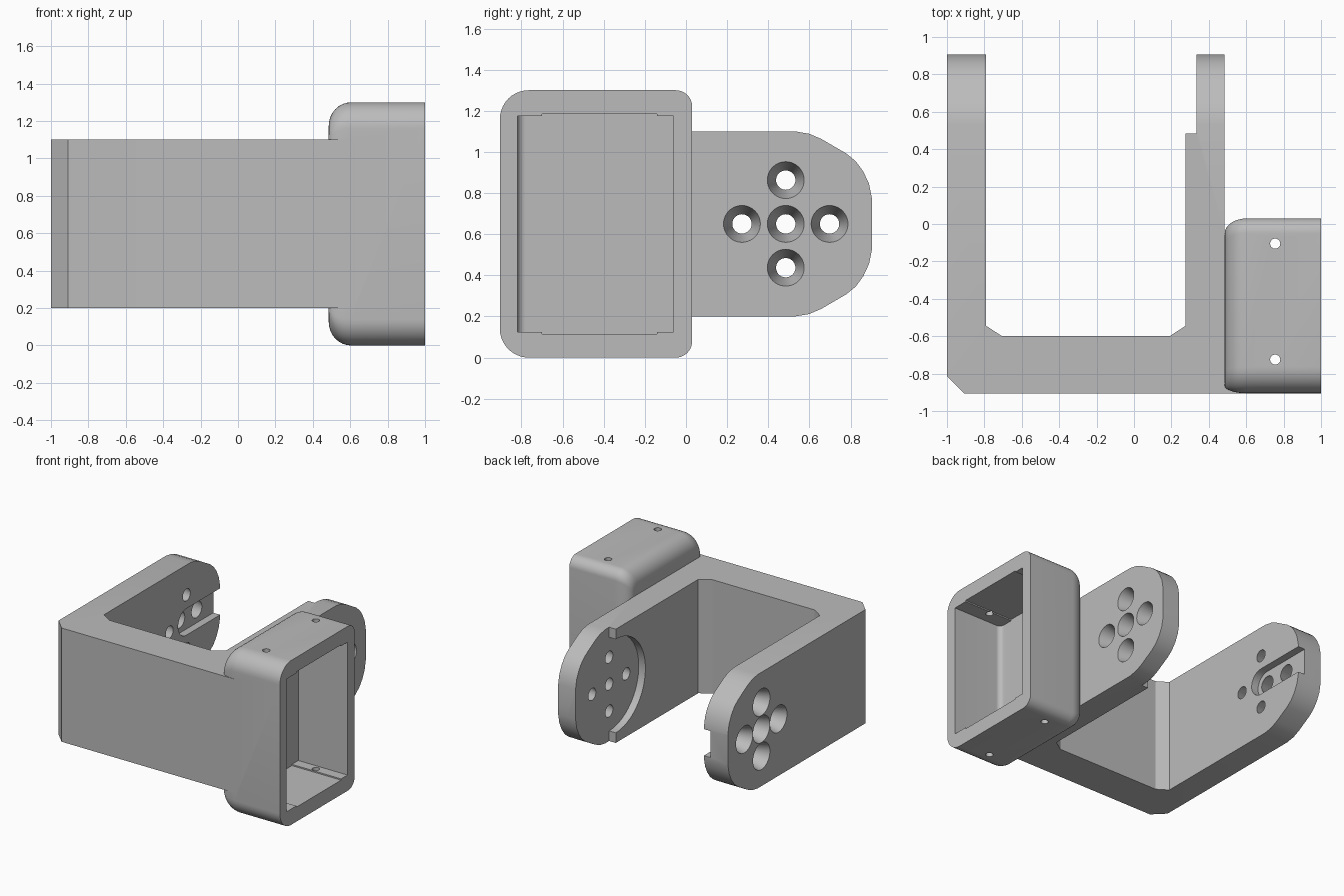
import bpy, bmesh
from math import sin, cos, pi
from mathutils import Matrix, Vector

cube = bpy.data.objects.get("Cube")
if cube:
    bpy.data.objects.remove(cube, do_unlink=True)

grey = bpy.data.materials.new("plain_grey")
grey.use_nodes = True
grey.diffuse_color = (0.5, 0.5, 0.5, 1)
grey.node_tree.nodes["Principled BSDF"].inputs["Base Color"].default_value = (0.5, 0.5, 0.5, 1)


def finish(name, bm):
    bmesh.ops.recalc_face_normals(bm, faces=bm.faces)
    mesh = bpy.data.meshes.new(name)
    bm.to_mesh(mesh)
    bm.free()
    mesh.materials.append(grey)
    obj = bpy.data.objects.new(name, mesh)
    bpy.context.collection.objects.link(obj)
    return obj


def prism(name, points, axis, low, high):
    """Extrude a profile: (y, z) points along x, or (x, y) points along z."""
    bm = bmesh.new()
    along = Vector((1, 0, 0)) if axis == "x" else Vector((0, 0, 1))
    verts = [bm.verts.new((low, a, b) if axis == "x" else (a, b, low)) for a, b in points]
    face = bm.faces.new(verts)
    new = bmesh.ops.extrude_face_region(bm, geom=[face])["geom"]
    moved = [v for v in new if isinstance(v, bmesh.types.BMVert)]
    bmesh.ops.translate(bm, verts=moved, vec=along * (high - low))
    return finish(name, bm)


def cone(name, centre, r1, r2, depth, axis):
    bm = bmesh.new()
    turn = Matrix.Rotation(pi / 2, 4, "Y") if axis == "x" else Matrix()
    bmesh.ops.create_cone(bm, cap_ends=True, segments=40, radius1=r1, radius2=r2,
                          depth=depth, matrix=Matrix.Translation(centre) @ turn)
    return finish(name, bm)


def combine(target, tool, operation="DIFFERENCE"):
    mod = target.modifiers.new("combine", "BOOLEAN")
    mod.operation, mod.solver, mod.object = operation, "EXACT", tool
    bpy.context.view_layer.objects.active = target
    bpy.ops.object.modifier_apply(modifier=mod.name)
    bpy.data.objects.remove(tool, do_unlink=True)


def arc(cx, cy, r, start, end, steps=10):
    angles = [start + (end - start) * i / steps for i in range(steps + 1)]
    return [(cx + r * cos(a), cy + r * sin(a)) for a in angles]


MID, HUB = 0.65, 0.485          # height and depth of the pivot
OUT = 0.485                     # outer side of the left arm

# U-shaped bracket with chamfered corners
plan = [(-1, 0.905), (-1, -0.815), (-0.91, -0.905), (0.62, -0.905), (0.62, -0.82),
        (OUT, -0.82), (OUT, 0.905), (0.275, 0.905), (0.275, -0.545), (0.19, -0.6),
        (-0.705, -0.6), (-0.79, -0.545), (-0.79, 0.905)]
bracket = prism("bracket", plan, "z", 0, 1.3)

# Rounded arm ends
upper = [(-1, 0.45), (0.53, 0.45), (0.6, 0.438), (0.66, 0.412), (0.78, 0.342),
         (0.825, 0.305), (0.862, 0.255), (0.89, 0.195), (0.905, 0.12)]
side = [(y, MID + h) for y, h in upper] + [(y, MID - h) for y, h in reversed(upper)]
combine(bracket, prism("side_shape", side, "x", -1.1, 1.1), "INTERSECT")


# Hollow housing, with a soft edge around its closed side
def housing_ring(t):
    y0, y1 = -0.905 + 0.04 * t, 0.03 - 0.08 * t
    z0, z1 = 0.125 * t, 1.3 - 0.125 * t
    rf, rb = 0.14 * (1 - 0.4 * t), 0.08 * (1 - 0.4 * t)
    return (arc(y0 + rf, z0 + rf, rf, pi, 1.5 * pi) + arc(y1 - rb, z0 + rb, rb, 1.5 * pi, 2 * pi)
            + arc(y1 - rb, z1 - rb, rb, 0, pi / 2) + arc(y0 + rf, z1 - rf, rf, pi / 2, pi))


bm = bmesh.new()
rings = []
for i in range(9):
    a = pi / 2 * i / 8
    rings.append((OUT + 0.12 * (1 - cos(a)), 1 - sin(a)))
rings.append((1, 0))
loops = [[bm.verts.new((x, y, z)) for y, z in housing_ring(t)] for x, t in rings]
for low, high in zip(loops, loops[1:]):
    for i in range(len(low)):
        j = (i + 1) % len(low)
        bm.faces.new((low[i], low[j], high[j], high[i]))
bm.faces.new(loops[0])
bm.faces.new(loops[-1])
combine(bracket, finish("housing", bm), "UNION")

# Housing cavity with shallow grooves in its top and bottom walls
cavity = arc(0.61, -0.78, 0.04, pi, 1.5 * pi) + [(1.1, -0.82), (1.1, -0.06), (0.57, -0.06)]
combine(bracket, prism("cavity", cavity, "z", 0.125, 1.175))
groove = [(0.57, -0.7), (1.1, -0.7), (1.1, -0.14), (0.57, -0.14)]
combine(bracket, prism("groove", groove, "z", 0.115, 1.185))

# Screw holes through the housing walls
for y in (-0.105, -0.725):
    combine(bracket, cone("screw_hole", (0.755, y, MID), 0.027, 0.027, 1.6, "z"))

# Round recess inside the left arm, straight slot inside the right arm
recess = arc(HUB, MID, 0.37, pi / 2, 1.5 * pi, 32) + [(HUB, 0), (1, 0), (1, 1.3), (HUB, 1.3)]
combine(bracket, prism("recess", recess, "x", 0.2, 0.333))
slot = arc(HUB, MID, 0.105, pi / 2, 1.5 * pi, 20) + [(1, MID - 0.105), (1, MID + 0.105)]
combine(bracket, prism("slot", slot, "x", -0.85, -0.7))

# Tapered holes in a cross pattern through both arms
slope, extra = 0.28, 0.02
for dy, dz in ((0, 0), (0.213, 0), (-0.213, 0), (0, 0.213), (0, -0.213)):
    for inner, outer, sign in ((0.333, OUT, 1), (-0.79, -1, -1)):
        depth = abs(outer - inner) + 2 * extra
        small = 0.047 - slope * extra
        big = small + slope * depth
        radii = (small, big) if sign > 0 else (big, small)
        centre = ((inner + outer) / 2, HUB + dy, MID + dz)
        combine(bracket, cone("arm_hole", centre, *radii, depth, "x"))

# Smooth shading on the curves, sharp corners kept
bpy.ops.object.select_all(action="DESELECT")
bracket.select_set(True)
bpy.context.view_layer.objects.active = bracket
bpy.ops.object.shade_smooth_by_angle(angle=pi / 6)
